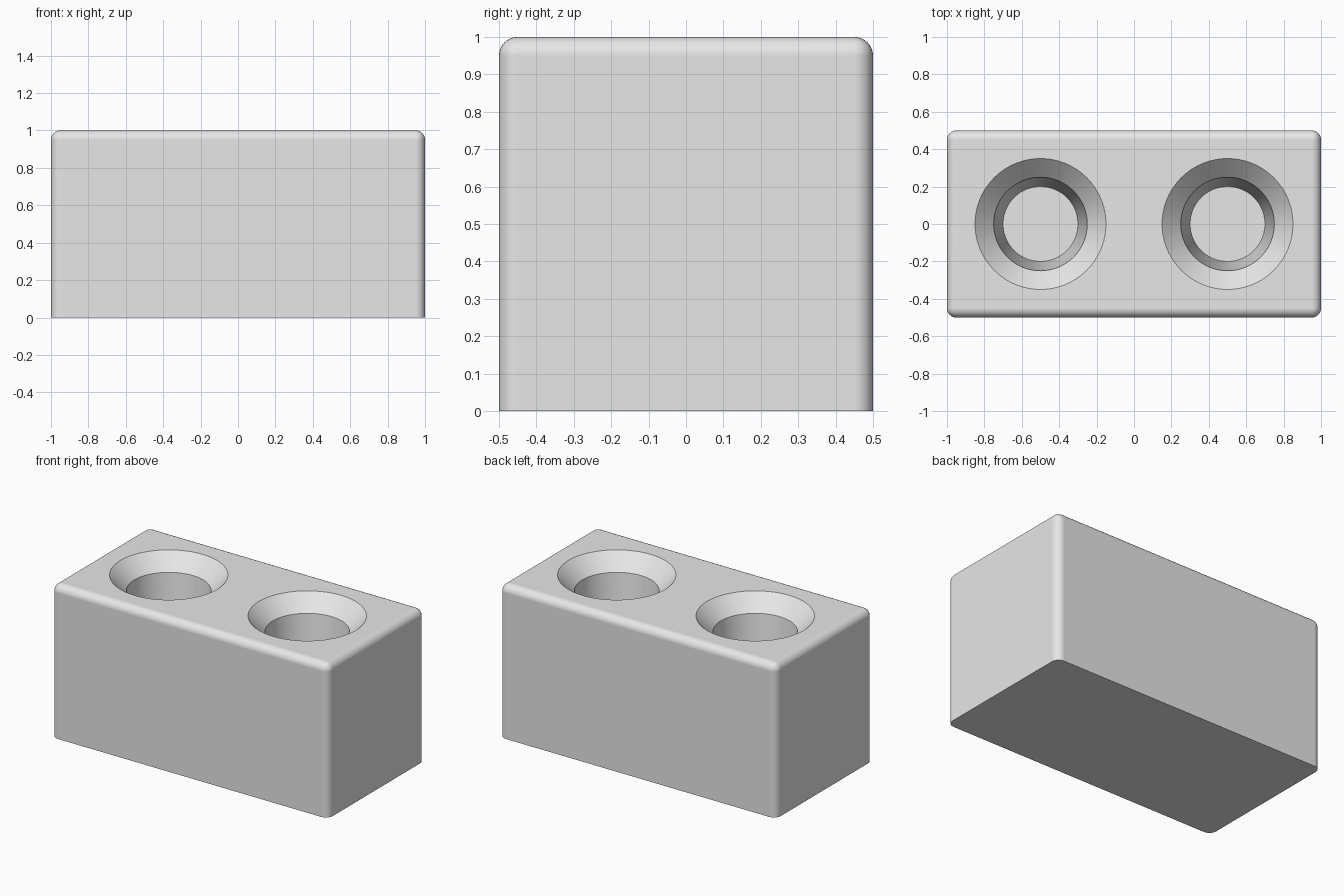
import bpy
import bmesh
import math

if "Cube" in bpy.data.objects:
    bpy.data.objects.remove(bpy.data.objects["Cube"], do_unlink=True)

ROUND = 0.05
SEGMENTS = 96
# Radius and height of each ring of a cup, from above the rim to the floor
CUP_PROFILE = [(0.45, 1.1), (0.25, 0.9), (0.2, 0.4)]


def make_object(name, bm):
    bmesh.ops.recalc_face_normals(bm, faces=bm.faces)
    mesh = bpy.data.meshes.new(name)
    bm.to_mesh(mesh)
    bm.free()
    obj = bpy.data.objects.new(name, mesh)
    bpy.context.collection.objects.link(obj)
    return obj


def make_block():
    """Box with rounded sides and top, and a sharp base."""
    bm = bmesh.new()
    bmesh.ops.create_cube(bm, size=1)
    for v in bm.verts:
        v.co.x *= 2
        v.co.z += 0.5
    edges = [e for e in bm.edges if max(v.co.z for v in e.verts) > 0.5]
    bmesh.ops.bevel(bm, geom=edges, offset=ROUND, segments=8,
                    profile=0.5, affect='EDGES')
    return make_object("block", bm)


def make_cup_cutter(name, x):
    """Solid of revolution: wide chamfer above a tapered well."""
    bm = bmesh.new()
    rings = []
    for radius, z in CUP_PROFILE:
        angles = [math.tau * i / SEGMENTS for i in range(SEGMENTS)]
        rings.append([bm.verts.new((x + radius * math.cos(a),
                                    radius * math.sin(a), z)) for a in angles])
    for upper, lower in zip(rings, rings[1:]):
        for i in range(SEGMENTS):
            j = (i + 1) % SEGMENTS
            bm.faces.new((upper[i], upper[j], lower[j], lower[i]))
    bm.faces.new(rings[0])
    bm.faces.new(rings[-1])
    cutter = make_object(name, bm)
    cutter.hide_render = True
    return cutter


# Block with two cups sunk into the top
block = make_block()
bpy.ops.object.select_all(action='DESELECT')
block.select_set(True)
bpy.context.view_layer.objects.active = block
for side, x in (("right", -0.5), ("left", 0.5)):
    cutter = make_cup_cutter(side + "_cup_cutter", x)
    cut = block.modifiers.new(side + "_cup", 'BOOLEAN')
    cut.operation = 'DIFFERENCE'
    cut.solver = 'EXACT'
    cut.object = cutter
    bpy.ops.object.modifier_apply(modifier=cut.name)
    bpy.data.objects.remove(cutter, do_unlink=True)

# Plain grey finish
grey = bpy.data.materials.new("light_grey")
grey.use_nodes = True
colour = (0.8, 0.8, 0.8, 1)
grey.diffuse_color = colour
grey.node_tree.nodes["Principled BSDF"].inputs["Base Color"].default_value = colour
block.data.materials.clear()
block.data.materials.append(grey)

# Smooth roundings, with crisp cup rims and base
bpy.ops.object.shade_smooth_by_angle(angle=math.radians(30))
weighted = block.modifiers.new("even_shading", 'WEIGHTED_NORMAL')
weighted.keep_sharp = True
